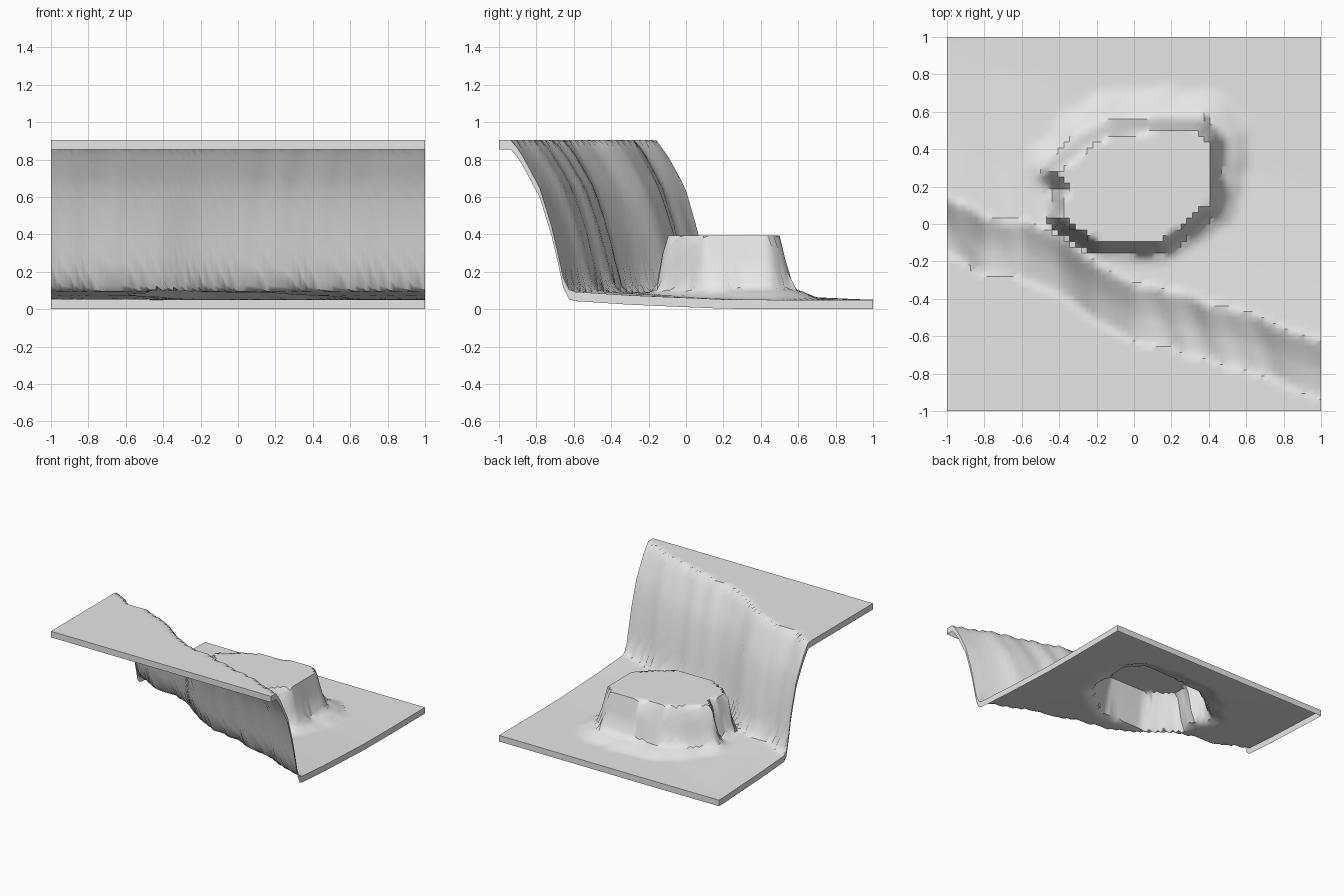
import bpy, bmesh
from mathutils import Vector, noise
from mathutils.geometry import intersect_point_line

CELLS = 64
SKIRT = 0.05

# Cliff top edge, seen from above
CLIFF_EDGE = [(-1, -0.16), (-0.9, -0.2), (-0.8, -0.27), (-0.6, -0.28), (-0.4, -0.38),
              (-0.2, -0.52), (0, -0.62), (0.2, -0.66), (0.4, -0.73), (0.6, -0.78),
              (0.8, -0.85), (1, -0.92)]
# Height against distance behind the cliff edge
CLIFF_PROFILE = [(0, 0.91), (0.06, 0.82), (0.15, 0.65), (0.22, 0.42), (0.28, 0.14),
                 (0.31, 0.1), (0.6, 0.08), (1.1, 0.058), (1.4, 0.055)]
# Outline of the flat mound top, and height against distance outside it
MOUND_TOP = [Vector(p) for p in [
    (0.41, 0.1), (0.41, 0.44), (0.34, 0.5), (0.12, 0.5), (-0.12, 0.48), (-0.25, 0.42),
    (-0.34, 0.34), (-0.43, 0.28), (-0.36, 0.2), (-0.4, 0.03), (-0.3, -0.04),
    (-0.18, -0.11), (0.15, -0.11), (0.25, -0.03), (0.36, 0.06)]]
MOUND_PROFILE = [(0, 0.4), (1, 0.11), (1.7, 0.1), (2.6, 0.075), (3.4, 0.05)]


def interpolate(points, t):
    if t <= points[0][0]:
        return points[0][1]
    for (a, u), (b, v) in zip(points, points[1:]):
        if t <= b:
            return u + (v - u) * (t - a) / (b - a)
    return points[-1][1]


def distance_outside(p, outline):
    """Distance to a closed outline, zero inside it."""
    inside, best = False, 9.0
    for a, b in zip(outline, outline[1:] + outline[:1]):
        if (a.y > p.y) != (b.y > p.y) and p.x < a.x + (b.x - a.x) * (p.y - a.y) / (b.y - a.y):
            inside = not inside
        t = intersect_point_line(p, a, b)[1]
        best = min(best, (p - a.lerp(b, min(max(t, 0), 1))).length)
    return 0.0 if inside else best


def height(x, y):
    # Cliff with worn vertical gullies
    gully = 0.02 * noise.noise(Vector((x * 9 + y * 3, 0.5, 0)))
    back = y - interpolate(CLIFF_EDGE, x)
    floor = interpolate(CLIFF_PROFILE, back + gully if back > 0 else back)
    # Steep mound with a rough apron of rubble
    d = distance_outside(Vector((x, y)), MOUND_TOP)
    wall = interpolate([(-0.1, 0.045), (0.5, 0.07)], y)
    d = d / wall
    if d > 1:
        d += 0.4 * noise.noise(Vector((x * 8, y * 8, 2)))
    return max(floor, interpolate(MOUND_PROFILE, d))


default = bpy.data.objects.get("Cube")
if default:
    bpy.data.objects.remove(default)

stone = bpy.data.materials.new("pale grey stone")
stone.use_nodes = True
grey = (0.8, 0.8, 0.8, 1)
stone.diffuse_color = grey
stone.node_tree.nodes["Principled BSDF"].inputs["Base Color"].default_value = grey

# Ground sheet, raised into plateau, cliff, floor and mound
bm = bmesh.new()
bmesh.ops.create_grid(bm, x_segments=CELLS, y_segments=CELLS, size=1)
for v in bm.verts:
    v.co.z = height(v.co.x, v.co.y)

# Thin skirt hanging from the outer border
border = [e for e in bm.edges if e.is_boundary]
skirt = bmesh.ops.extrude_edge_only(bm, edges=border)["geom"]
for v in skirt:
    if isinstance(v, bmesh.types.BMVert):
        v.co.z -= SKIRT
bmesh.ops.recalc_face_normals(bm, faces=bm.faces)
if sum(f.normal.z for f in bm.faces) < 0:
    bmesh.ops.reverse_faces(bm, faces=bm.faces)

# Stand the lowest point on the ground plane
lowest = min(v.co.z for v in bm.verts)
bmesh.ops.translate(bm, verts=bm.verts, vec=(0, 0, -lowest))

mesh = bpy.data.meshes.new("terrain")
bm.to_mesh(mesh)
bm.free()
mesh.materials.append(stone)
terrain = bpy.data.objects.new("terrain", mesh)
bpy.context.collection.objects.link(terrain)

bpy.ops.object.select_all(action="DESELECT")
terrain.select_set(True)
bpy.context.view_layer.objects.active = terrain
bpy.ops.object.shade_smooth_by_angle(angle=0.7)
